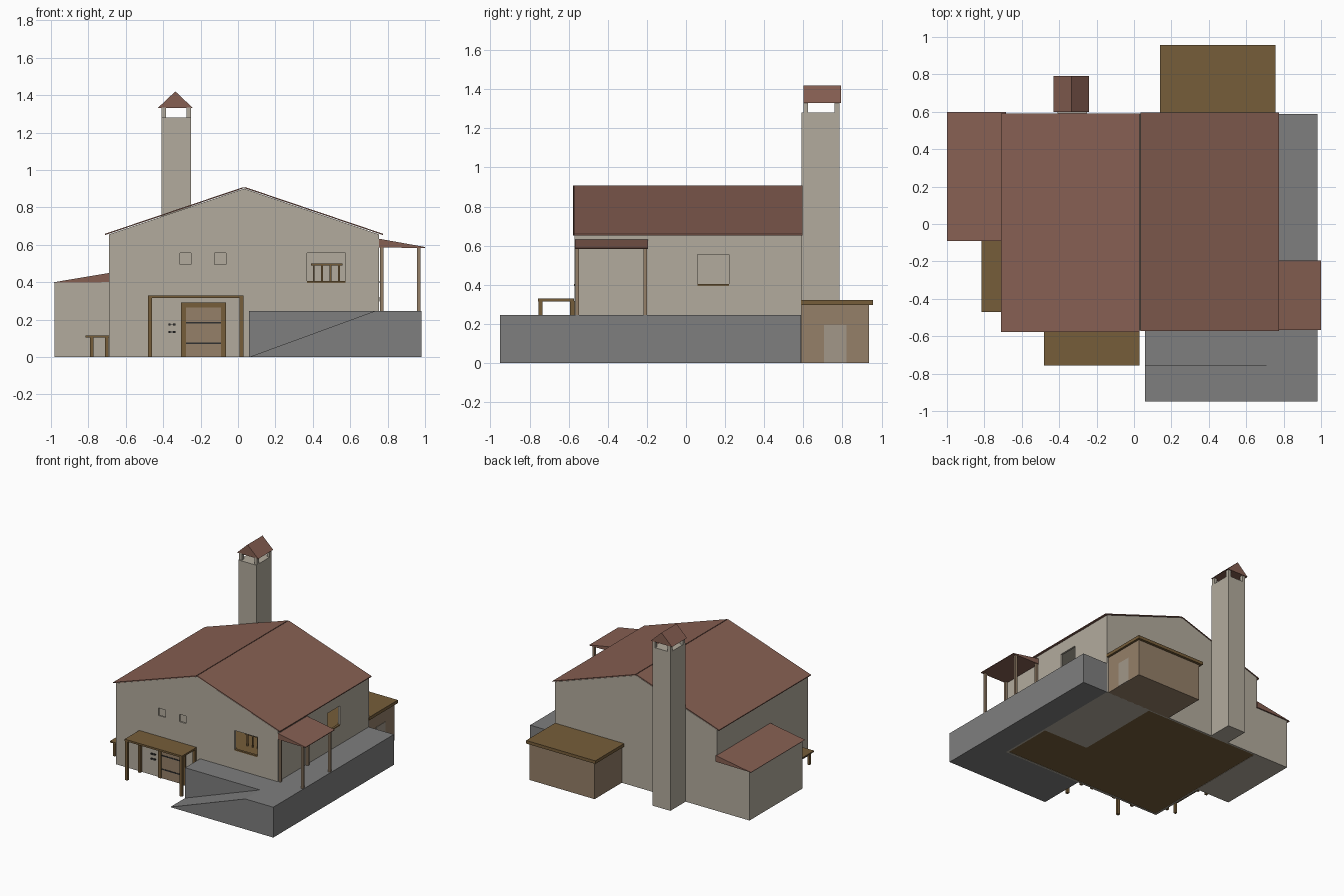
import bpy, bmesh
from mathutils import Vector


def material(name, rgb):
    m = bpy.data.materials.new(name)
    m.diffuse_color = (*rgb, 1)
    return m


WALL = material("plaster", (0.45, 0.41, 0.34))
ROOF = material("clay_tile", (0.24, 0.115, 0.085))
WOOD = material("wood", (0.18, 0.11, 0.042))
TAN = material("light_wood", (0.30, 0.215, 0.14))
PALE = material("pale_panel", (0.36, 0.31, 0.25))
STONE = material("stone", (0.21, 0.21, 0.21))
DARK = material("iron", (0.03, 0.03, 0.03))


def prism(name, profile, axis, a, b, mat):
    """Extrude a profile along 'x' (points y,z), 'y' (points x,z) or 'z' (points x,y)."""
    place = {'x': lambda p, t: (t, p[0], p[1]),
             'y': lambda p, t: (p[0], t, p[1]),
             'z': lambda p, t: (p[0], p[1], t)}[axis]
    bm = bmesh.new()
    f = bm.faces.new([bm.verts.new(place(p, a)) for p in profile])
    ext = bmesh.ops.extrude_face_region(bm, geom=[f])
    vs = [v for v in ext['geom'] if isinstance(v, bmesh.types.BMVert)]
    bmesh.ops.translate(bm, verts=vs, vec=Vector(place((0, 0), b - a)))
    bmesh.ops.recalc_face_normals(bm, faces=bm.faces)
    me = bpy.data.meshes.new(name)
    bm.to_mesh(me)
    bm.free()
    ob = bpy.data.objects.new(name, me)
    bpy.context.collection.objects.link(ob)
    if mat:
        me.materials.append(mat)
    return ob


def box(name, x0, x1, y0, y1, z0, z1, mat):
    return prism(name, [(x0, y0), (x1, y0), (x1, y1), (x0, y1)], 'z', z0, z1, mat)


def cut(target, cutter):
    cutter.hide_render = True
    cutter.hide_viewport = True
    cutter.display_type = 'WIRE'
    mod = target.modifiers.new(cutter.name, 'BOOLEAN')
    mod.operation, mod.solver, mod.object = 'DIFFERENCE', 'EXACT', cutter


def posts(name, xs, ys, w, z0, z1, mat):
    for i, x in enumerate(xs):
        for j, y in enumerate(ys):
            box(f"{name}_{i}{j}", x, x + w, y, y + w, z0, z1, mat)


# Main house shell, hollow with open underside
house = prism("house_walls", [(-0.69, 0), (0.755, 0), (0.755, 0.655), (0.033, 0.90), (-0.69, 0.655)],
              'y', -0.57, 0.59, WALL)
cut(house, prism("interior_cutter", [(-0.675, -0.1), (0.74, -0.1), (0.74, 0.645), (0.033, 0.885), (-0.675, 0.645)],
                 'y', -0.555, 0.575, WALL))
cut(house, box("front_window_cutter", 0.37, 0.575, -0.65, -0.5, 0.40, 0.555, WALL))
cut(house, box("side_window_cutter", 0.70, 0.80, 0.06, 0.22, 0.40, 0.555, WALL))
for i, x in enumerate((-0.31, -0.125)):
    cut(house, box(f"small_window_cutter_{i}", x, x + 0.06, -0.65, -0.5, 0.495, 0.555, WALL))

# Floors, inner partition and window sills
box("ground_floor", -0.675, 0.74, -0.555, 0.575, 0.002, 0.01, WOOD)
box("back_room_floor", 0.34, 0.74, -0.14, 0.575, 0.0, 0.002, WALL)
box("upper_floor", 0.16, 0.74, -0.555, 0.575, 0.385, 0.398, WOOD)
box("partition_wall", 0.15, 0.16, -0.555, 0.575, 0.01, 0.84, WALL)
box("small_window_backing", -0.4, 0.0, -0.50, -0.49, 0.40, 0.70, WALL)
box("front_sill", 0.37, 0.575, -0.572, -0.553, 0.395, 0.405, WOOD)
box("side_sill", 0.738, 0.757, 0.06, 0.22, 0.395, 0.405, WOOD)

# Main roof: two thin slopes
prism("roof_left", [(-0.71, 0.652), (0.03, 0.902), (0.03, 0.909), (-0.71, 0.659)], 'y', -0.578, 0.592, ROOF)
prism("roof_right", [(0.775, 0.652), (0.036, 0.902), (0.036, 0.909), (0.775, 0.659)], 'y', -0.573, 0.595, ROOF)

# Left annex with lean-to roof
box("annex_walls", -0.98, -0.68, -0.085, 0.59, 0, 0.40, WALL)
prism("annex_roof", [(-1.0, 0.397), (-0.685, 0.40), (-0.685, 0.45)], 'y', -0.09, 0.60, ROOF)

# Stone terrace with ramp in front
prism("terrace", [(0.06, -0.76), (0.73, -0.76), (0.73, -0.95), (0.98, -0.95), (0.98, 0.588), (0.755, 0.588),
                  (0.755, -0.57), (0.06, -0.57)], 'z', 0, 0.245, STONE)
prism("ramp", [(0.06, 0), (0.73, 0), (0.73, 0.245)], 'y', -0.95, -0.76, STONE)

# Side porch
prism("porch_roof", [(0.755, 0.585), (1.0, 0.583), (1.0, 0.588), (0.755, 0.632)], 'y', -0.567, -0.195, ROOF)
posts("porch_post", (0.76, 0.957), (-0.565, -0.217), 0.018, 0.245, 0.586, TAN)

# Entrance canopy
box("entrance_canopy", -0.482, 0.03, -0.757, -0.572, 0.315, 0.33, WOOD)
posts("canopy_post", (-0.48, 0.008), (-0.755, -0.592), 0.021, 0, 0.316, WOOD)

# Front door: frame, leaf and dark rails
for i, (x0, x1, z0, z1) in enumerate([(-0.305, -0.278, 0, 0.29), (-0.09, -0.065, 0, 0.29),
                                      (-0.278, -0.09, 0.265, 0.29)]):
    box(f"door_frame_{i}", x0, x1, -0.584, -0.565, z0, z1, WOOD)
box("door_leaf", -0.278, -0.09, -0.576, -0.565, 0, 0.265, TAN)
for i, z in enumerate((0.07, 0.18)):
    box(f"door_rail_{i}", -0.278, -0.09, -0.58, -0.57, z, z + 0.008, DARK)

# Iron wall hooks beside the door
for i, z in enumerate((0.128, 0.168)):
    box(f"hook_bar_{i}", -0.37, -0.335, -0.576, -0.568, z + 0.002, z + 0.007, DARK)
    for j, x in enumerate((-0.372, -0.347)):
        box(f"hook_{i}{j}", x, x + 0.012, -0.582, -0.568, z, z + 0.01, DARK)

# Bench on the left side
box("bench_top", -0.815, -0.69, -0.47, -0.09, 0.105, 0.115, WOOD)
posts("bench_leg", (-0.79, -0.71), (-0.465, -0.11), 0.018, 0, 0.106, WOOD)

# Back shed
box("shed_walls", 0.16, 0.74, 0.585, 0.937, 0, 0.297, TAN)
box("shed_roof", 0.14, 0.757, 0.587, 0.957, 0.297, 0.322, WOOD)
box("shed_door", 0.735, 0.743, 0.705, 0.82, 0, 0.195, PALE)

# Chimney with open top and gabled cap
box("chimney", -0.41, -0.25, 0.59, 0.785, 0, 1.28, WALL)
posts("chimney_post", (-0.41, -0.275), (0.60, 0.76), 0.025, 1.28, 1.335, WALL)
prism("chimney_cap", [(-0.43, 1.33), (-0.335, 1.42), (-0.24, 1.33)], 'y', 0.60, 0.792, ROOF)

# Railing seen behind the front window
for i in range(4):
    box(f"inner_rail_{i}", 0.40 + i * 0.045, 0.41 + i * 0.045, -0.46, -0.45, 0.398, 0.49, WOOD)
box("inner_handrail", 0.39, 0.56, -0.465, -0.445, 0.49, 0.50, WOOD)
